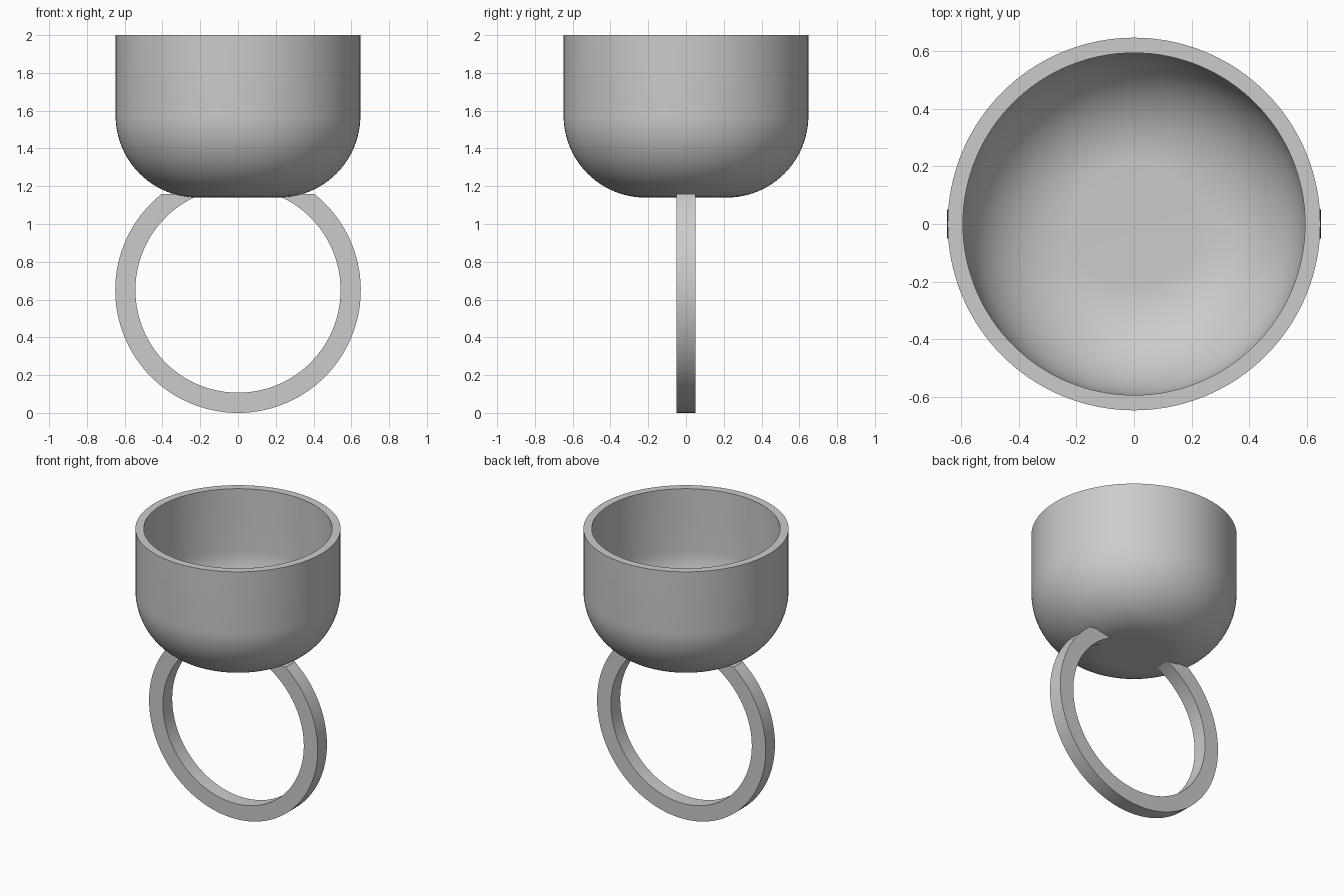
import bpy, bmesh
from math import sin, cos, pi, asin, radians

cube = bpy.data.objects.get("Cube")
if cube:
    bpy.data.objects.remove(cube, do_unlink=True)

grey = bpy.data.materials.new("plain grey")
grey.use_nodes = True
colour = (0.6, 0.6, 0.6, 1)
grey.diffuse_color = colour
grey.node_tree.nodes["Principled BSDF"].inputs["Base Color"].default_value = colour


def finish(name, bm):
    bmesh.ops.recalc_face_normals(bm, faces=bm.faces)
    mesh = bpy.data.meshes.new(name)
    bm.to_mesh(mesh)
    bm.free()
    mesh.materials.append(grey)
    obj = bpy.data.objects.new(name, mesh)
    bpy.context.collection.objects.link(obj)
    bpy.ops.object.select_all(action='DESELECT')
    obj.select_set(True)
    bpy.context.view_layer.objects.active = obj
    bpy.ops.object.shade_smooth_by_angle(angle=radians(30))


def arc(cx, cz, radius, start, end, steps):
    angles = [start + (end - start) * i / steps for i in range(steps + 1)]
    return [(cx + radius * cos(a), 0, cz + radius * sin(a)) for a in angles]


# Cup: hollow lathe with a rounded lower edge and a flat floor
TOP, BASE, FLOOR = 2.0, 1.14, 1.19
OUTER, INNER, FLAT = 0.648, 0.595, 0.215


def wall(radius, floor):
    fillet = radius - FLAT
    return [(0, 0, floor)] + arc(FLAT, floor + fillet, fillet, -pi / 2, 0, 24) + [(radius, 0, TOP)]


bm = bmesh.new()
profile = wall(OUTER, BASE) + wall(INNER, FLOOR)[::-1]
verts = [bm.verts.new(p) for p in profile]
edges = [bm.edges.new(pair) for pair in zip(verts, verts[1:])]
bmesh.ops.spin(bm, geom=verts + edges, cent=(0, 0, 0), axis=(0, 0, 1),
               angle=2 * pi, steps=128, use_merge=True)
bmesh.ops.remove_doubles(bm, verts=bm.verts, dist=0.0001)
finish("cup", bm)

# Finger ring: flat band, cut level where it meets the cup
CENTRE, CUT, HALF_WIDTH = 0.65, 1.16, 0.051


def band_arc(radius):
    gap = asin((CUT - CENTRE) / radius)
    return arc(0, CENTRE, radius, pi - gap, 2 * pi + gap, 112)


bm = bmesh.new()
outer, inner = [[bm.verts.new((x, -HALF_WIDTH, z)) for x, y, z in band_arc(r)]
                for r in (0.65, 0.543)]
faces = [bm.faces.new((outer[i], outer[i + 1], inner[i + 1], inner[i]))
         for i in range(len(outer) - 1)]
extruded = bmesh.ops.extrude_face_region(bm, geom=faces, use_keep_orig=True)
moved = [v for v in extruded["geom"] if isinstance(v, bmesh.types.BMVert)]
bmesh.ops.translate(bm, verts=moved, vec=(0, 2 * HALF_WIDTH, 0))
finish("finger_ring", bm)
